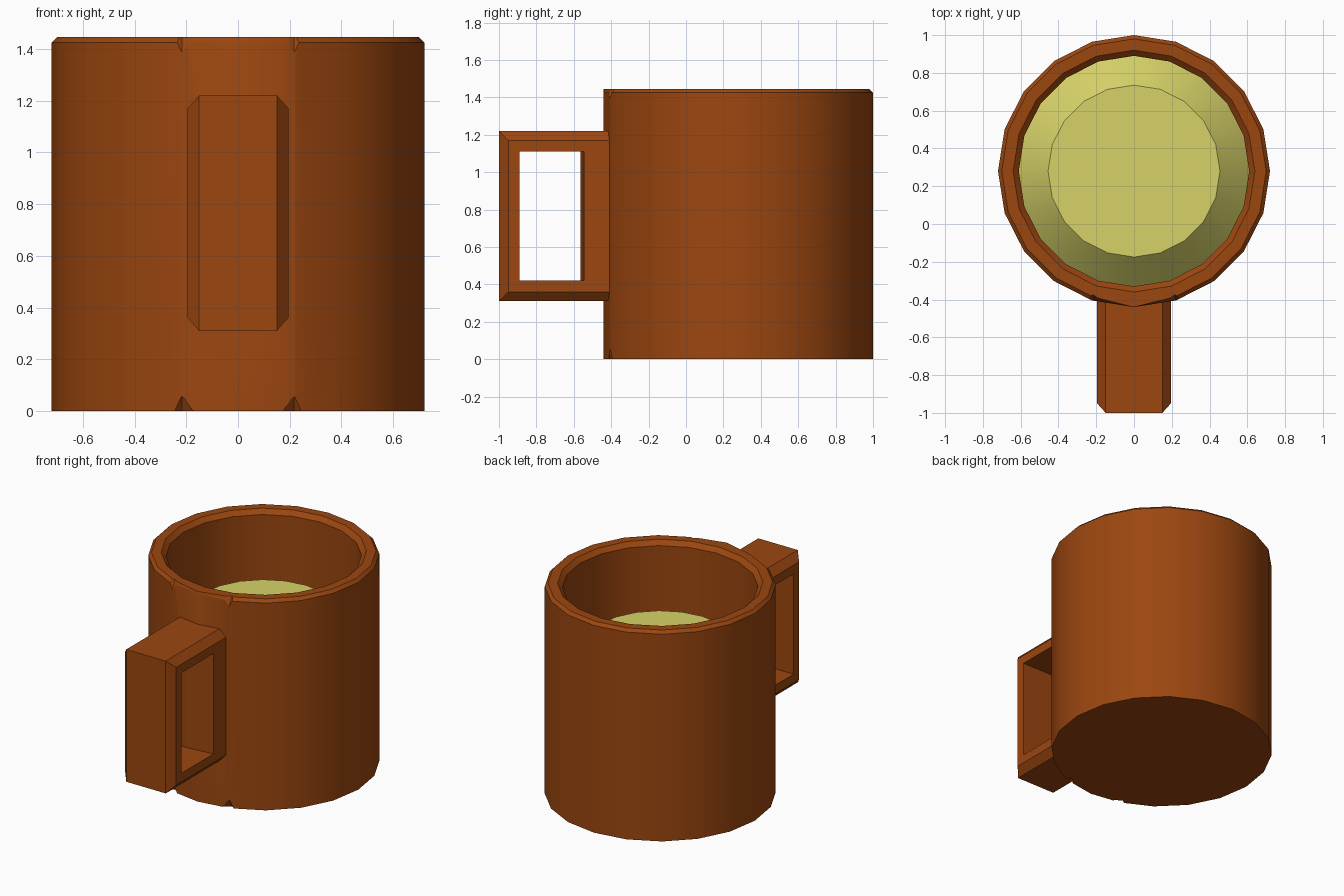
import bpy, bmesh
from math import sin, cos, pi, radians

if "Cube" in bpy.data.objects:
    bpy.data.objects.remove(bpy.data.objects["Cube"])

SIDES, CY = 20, 0.28


def material(name, rgb):
    m = bpy.data.materials.new(name)
    m.diffuse_color = (*rgb, 1)
    m.use_nodes = True
    m.node_tree.nodes["Principled BSDF"].inputs["Base Color"].default_value = m.diffuse_color
    return m


def loft(name, rings, mat, caps=True, close=False):
    """Join equal-length closed loops of points with quads."""
    bm = bmesh.new()
    loops = [[bm.verts.new(p) for p in r] for r in rings]
    pairs = list(zip(loops, loops[1:])) + ([(loops[-1], loops[0])] if close else [])
    for a, b in pairs:
        n = len(a)
        for i in range(n):
            j = (i + 1) % n
            bm.faces.new((a[i], a[j], b[j], b[i]))
    if caps:
        bm.faces.new(loops[0][::-1])
        bm.faces.new(loops[-1])
    bmesh.ops.recalc_face_normals(bm, faces=bm.faces)
    me = bpy.data.meshes.new(name)
    bm.to_mesh(me)
    bm.free()
    ob = bpy.data.objects.new(name, me)
    bpy.context.collection.objects.link(ob)
    if mat:
        me.materials.append(mat)
    return ob


def ring(r, z):
    return [(r * sin(2 * pi * i / SIDES), CY - r * cos(2 * pi * i / SIDES), z)
            for i in range(SIDES)]


def activate(ob):
    bpy.ops.object.select_all(action='DESELECT')
    ob.select_set(True)
    bpy.context.view_layer.objects.active = ob


brown = material("brown_glaze", (0.33, 0.062, 0.005))
yellow = material("yellow_drink", (0.68, 0.65, 0.14))

# Mug body: outer wall, chamfered rim, inner wall, floor
profile = [(.72, 0), (.72, 1.425), (.70, 1.445), (.64, 1.445), (.61, 1.415), (.61, .12)]
rings = [ring(r, z) for r, z in profile]
rings[2][0] = (0, CY - .72, 1.445)      # rim is left square above the handle
body = loft("mug_body", rings, brown)

# Small notches in the top and bottom edges, either side of the handle
bm = bmesh.new()
for s in (-1, 1):
    for z in (-.002, 1.447):
        vs = bmesh.ops.create_uvsphere(bm, u_segments=4, v_segments=2, radius=1)["verts"]
        bmesh.ops.scale(bm, vec=(.05, .035, .064), verts=vs)
        bmesh.ops.translate(bm, vec=(s * .217, -.408, z), verts=vs)
me = bpy.data.meshes.new("notch_cutter")
bm.to_mesh(me)
bm.free()
cutter = bpy.data.objects.new("notch_cutter", me)
bpy.context.collection.objects.link(cutter)
cutter.hide_render = True
mod = body.modifiers.new("notches", 'BOOLEAN')
mod.operation, mod.solver, mod.object = 'DIFFERENCE', 'EXACT', cutter
activate(body)
bpy.ops.object.modifier_apply(modifier=mod.name)
bpy.data.objects.remove(cutter)
bpy.ops.object.shade_smooth_by_angle(angle=radians(30))

# Drink: flat top with a sloping edge down to the wall
drink = loft("drink", [ring(.61, .885), ring(.455, 1.04)], yellow)
activate(drink)
bpy.ops.object.shade_smooth_by_angle(angle=radians(30))


# Handle: cross-section carried round the four corners of a frame
def corner(front, top):
    s = 1 if top else -1
    yi = -.89 if front else -.545                  # hole edge
    ym = -.89 if front else -.565                  # hole edge at the middle
    yo, yc = (-1, -.95) if front else (-.37, -.37)  # outer face, chamfer
    zi, zo, zc = .765 + s * .345, .765 + s * .455, .765 + s * .405
    return [(-.195, yi, zi), (0, ym, zi), (.195, yi, zi), (.195, yc, zc),
            (.15, yo, zo), (-.15, yo, zo), (-.195, yc, zc)]


loft("handle", [corner(1, 1), corner(1, 0), corner(0, 0), corner(0, 1)],
     brown, caps=False, close=True)
